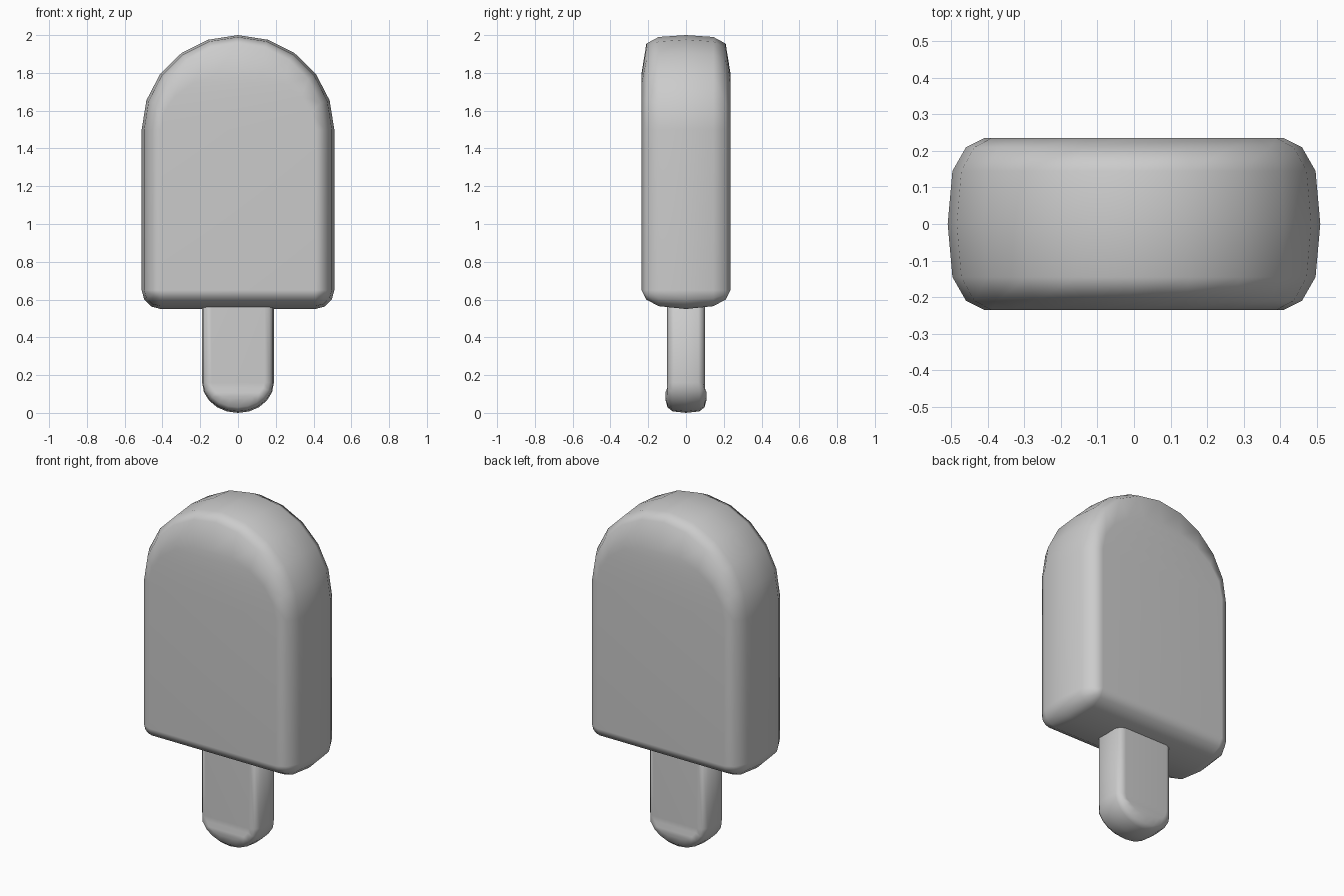
import bpy, bmesh
from math import sin, cos, radians

if "Cube" in bpy.data.objects:
    bpy.data.objects.remove(bpy.data.objects["Cube"])


def loft(name, half_outline, rings, shape=lambda p: p):
    """Skin mirrored half outlines stacked along y, rings run (y, ...) from middle to face."""
    bm = bmesh.new()
    layers = [(-r[0], *r[1:]) for r in reversed(rings[1:])] + list(rings)
    loops = []
    for y, *params in layers:
        half = half_outline(*params)
        pts = half + [(-x, z) for x, z in reversed(half)]
        loops.append([bm.verts.new(shape((x, y, z))) for x, z in pts])
    n = len(loops[0])
    for a, b in zip(loops, loops[1:]):
        for i in range(n):
            j = (i + 1) % n
            bm.faces.new((a[i], a[j], b[j], b[i]))
    # strips across the front and back faces
    for lp in (loops[0], loops[-1]):
        for i in range(n // 2 - 1):
            bm.faces.new((lp[i], lp[i + 1], lp[n - 2 - i], lp[n - 1 - i]))
    bmesh.ops.remove_doubles(bm, verts=bm.verts[:], dist=0.0005)
    bmesh.ops.recalc_face_normals(bm, faces=bm.faces[:])
    for f in bm.faces:
        f.smooth = True
    mesh = bpy.data.meshes.new(name)
    bm.to_mesh(mesh)
    bm.free()
    obj = bpy.data.objects.new(name, mesh)
    bpy.context.collection.objects.link(obj)
    obj.modifiers.new("even_shading", 'WEIGHTED_NORMAL').keep_sharp = False
    return obj


def ice_half(a, top, bottom):
    arch = [(a * cos(radians(t)), 1.5 + (top - 1.5) * sin(radians(t)))
            for t in range(90, -1, -18)]
    corner = [(0.41 + (a - 0.41) * cos(radians(t)), 0.65 - (0.65 - bottom) * sin(radians(t)))
              for t in range(0, 91, 30)]
    return arch + corner


def stick_half(a, bottom):
    arc = [(a * cos(radians(t)), 0.16 - (0.16 - bottom) * sin(radians(t)))
           for t in range(0, 91, 18)]
    return [(a, 0.7)] + arc


# slight swelling at the rounded stick end
def swell(p):
    x, y, z = p
    return (x, y * (1.09 if z < 0.13 else 1.0), z)


# ice block: (y, half width, top, bottom)
loft("ice_block", ice_half, [
    (0.0, 0.51, 2.0, 0.55),
    (0.145, 0.497, 1.99, 0.565),
    (0.21, 0.46, 1.955, 0.60),
    (0.235, 0.41, 1.80, 0.65)])

# stick: (y, half width, bottom)
loft("stick", stick_half, [
    (0.0, 0.19, 0.0),
    (0.065, 0.186, 0.008),
    (0.09, 0.168, 0.03),
    (0.1, 0.14, 0.07)], swell)
